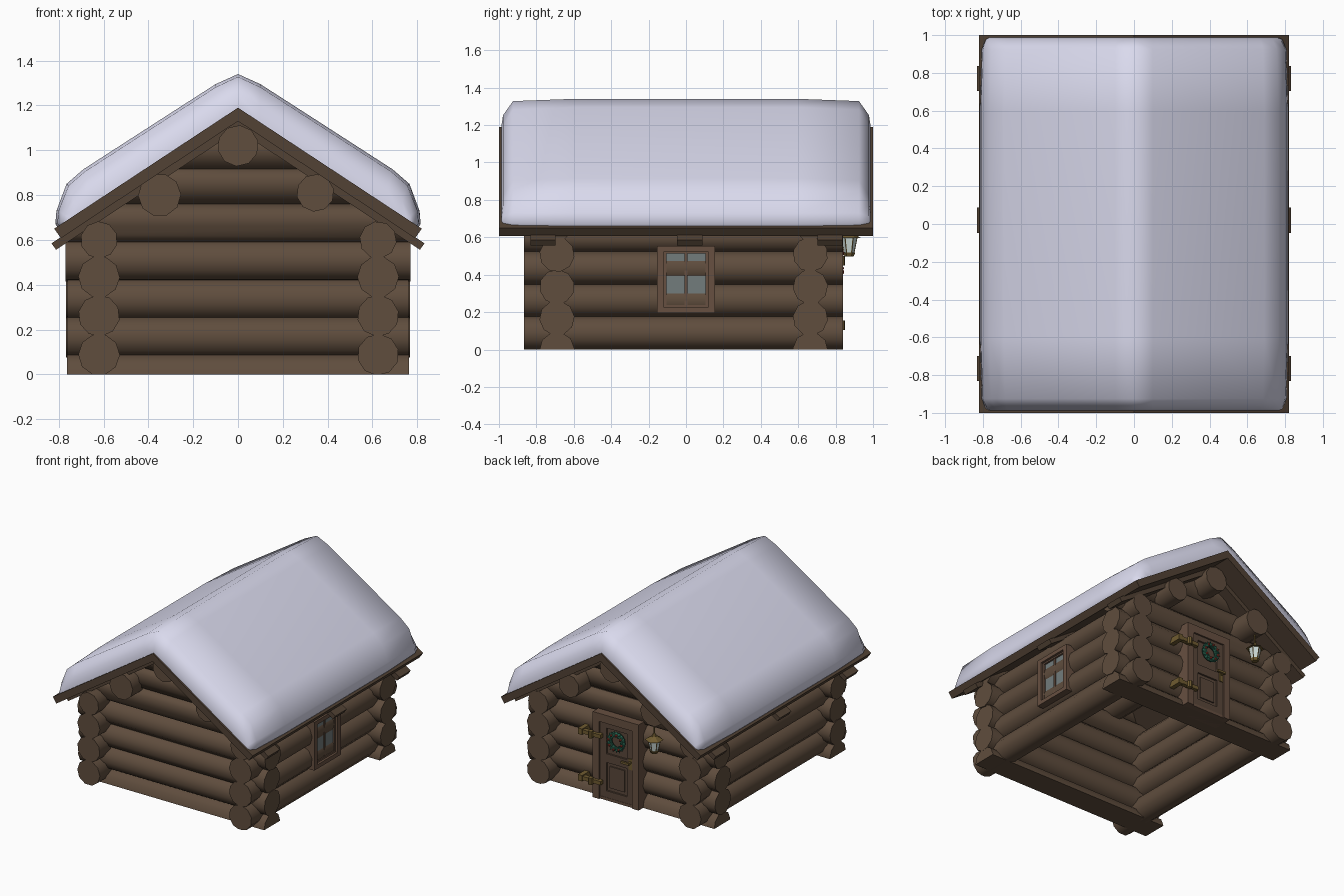
import bpy, bmesh, math, random
from mathutils import Matrix, Vector

if "Cube" in bpy.data.objects:
    bpy.data.objects.remove(bpy.data.objects["Cube"])

random.seed(4)

def mat(name, r, g, b):
    m = bpy.data.materials.new(name)
    m.diffuse_color = (r, g, b, 1)
    m.use_nodes = True
    m.node_tree.nodes["Principled BSDF"].inputs["Base Color"].default_value = m.diffuse_color
    return m

LOG = mat("log_wood", .115, .074, .047)
BOARD = mat("roof_wood", .085, .055, .035)
TRIM = mat("trim_wood", .135, .08, .052)
DOOR = mat("door_wood", .10, .062, .042)
SNOW = mat("snow", .70, .70, .85)
GLASS = mat("window_glass", .17, .20, .20)
LAMP = mat("lamp_glass", .62, .72, .70)
BRASS = mat("brass", .16, .105, .03)
GREEN = mat("wreath_green", .02, .12, .075)
RED = mat("berry_red", .35, .04, .025)

def finish(bm, name, m, angle=None):
    bmesh.ops.recalc_face_normals(bm, faces=bm.faces[:])
    me = bpy.data.meshes.new(name)
    bm.to_mesh(me)
    bm.free()
    ob = bpy.data.objects.new(name, me)
    me.materials.append(m)
    bpy.context.collection.objects.link(ob)
    if angle:
        bpy.ops.object.select_all(action='DESELECT')
        ob.select_set(True)
        bpy.context.view_layer.objects.active = ob
        bpy.ops.object.shade_smooth_by_angle(angle=math.radians(angle))
    return ob

def box(name, m, x, y, z):
    bm = bmesh.new()
    c = [(a + b) / 2 for a, b in (x, y, z)]
    s = [b - a for a, b in (x, y, z)]
    bmesh.ops.create_cube(bm, size=1, matrix=Matrix.Translation(c) @ Matrix.Diagonal((*s, 1)))
    return finish(bm, name, m)

def cone(name, m, loc, r1, r2, h, seg, rot=Matrix(), angle=None):
    bm = bmesh.new()
    bmesh.ops.create_cone(bm, cap_ends=True, segments=seg, radius1=r1, radius2=r2, depth=h,
                          matrix=Matrix.Translation(loc) @ rot)
    return finish(bm, name, m, angle)

def prism(name, m, pts, y0, y1):
    bm = bmesh.new()
    f = bm.faces.new([bm.verts.new((x, y0, z)) for x, z in pts])
    r = bmesh.ops.extrude_face_region(bm, geom=[f])
    bmesh.ops.translate(bm, vec=(0, y1 - y0, 0),
                        verts=[v for v in r['geom'] if isinstance(v, bmesh.types.BMVert)])
    return finish(bm, name, m)

SLOPE = .54 / .82

def log(name, axis, a, b, pos, z, r):
    """Log along x or y, cut flat at the ground and along the roof underside."""
    bm = bmesh.new()
    mid = (a + b) / 2
    rot = Matrix.Rotation(math.pi / 2, 4, 'Y' if axis == 'x' else 'X')
    spin = Matrix.Rotation(random.uniform(0, .6), 4, 'Z')
    loc = (mid, pos, z) if axis == 'x' else (pos, mid, z)
    bmesh.ops.create_cone(bm, cap_ends=True, segments=10, radius1=r, radius2=r, depth=b - a,
                          matrix=Matrix.Translation(loc) @ rot @ spin)
    cuts = [((0, 0, 0), (0, 0, -1))]
    if axis == 'x':
        cuts += [((0, 0, 1.13), (s * SLOPE, 0, 1)) for s in (-1, 1)]
    for co, no in cuts:
        r_ = bmesh.ops.bisect_plane(bm, geom=bm.verts[:] + bm.edges[:] + bm.faces[:],
                                    plane_co=co, plane_no=no, clear_outer=True)
        edges = [e for e in r_['geom_cut'] if isinstance(e, bmesh.types.BMEdge)]
        if edges:
            bmesh.ops.holes_fill(bm, edges=edges)
    return finish(bm, name, LOG, 40)

# Front and back walls, including the gables
for side, y in (("front", -.69), ("back", .665)):
    for i, z in enumerate((0, .168, .335, .508, .675, .84, .99)):
        e = .765 + random.uniform(-.005, .005)
        log(f"{side}_wall_log_{i}", 'x', -e, e, y, z, .094)

# Side walls
for side, x in (("left", -.62), ("right", .625)):
    for i, z in enumerate((.088, .262, .435, .60)):
        log(f"{side}_wall_log_{i}", 'y', -.865, .84, x, z, .093 if i < 3 else .083)

# Roof purlins
log("ridge_purlin", 'y', -.87, .88, 0, 1.02, .092)
log("left_purlin", 'y', -.87, .90, -.35, .80, .096)
log("right_purlin", 'y', -.87, .88, .345, .81, .084)

# Roof boards and rafters
def gable(top, ex, ez, ix, iz, bot):
    return [(0, top), (ex, ez), (ix, iz), (0, bot), (-ix, iz), (-ex, ez)]

prism("roof_boards", BOARD, gable(1.19, .82, .65, .79, .608, 1.13), -1, 1)
for i, y in enumerate((-.765, .02, .77)):
    prism(f"rafter_{i}", BOARD, gable(1.13, .832, .585, .812, .556, 1.09), y - .067, y + .067)

# Snow blanket: lofted sections that thin out toward both gable ends
outer = [(.815, .67), (.81, .73), (.765, .85), (.69, .915), (.40, 1.102), (.10, 1.295), (0, 1.34)]
base = [(.805, .66), (.79, .67), (.75, .696), (.69, .735), (.40, .926), (.10, 1.124), (0, 1.19)]
bm = bmesh.new()
rows = []
for y, f, k in ((-.987, .04, .95), (-.978, .42, .97), (-.925, .92, .99), (-.6, 1, 1),
                (.6, 1, 1), (.925, .92, .99), (.978, .42, .97), (.987, .04, .95)):
    half = []
    for (ox, oz), (bx, bz) in zip(outer, base):
        x, h = (bx + (ox - bx) * f) * k, (oz - bz) * f
        half.append((x, bz + h + bx * (1 - k) * SLOPE))
    pts = half + [(-x, z) for x, z in half[-2::-1]]
    pts += [(-.80 * k, 1.18 - .80 * k * SLOPE), (0, 1.18), (.80 * k, 1.18 - .80 * k * SLOPE)]
    rows.append([bm.verts.new((x, y, z)) for x, z in pts])
n = len(rows[0])
for a, b in zip(rows, rows[1:]):
    for i in range(n):
        bm.faces.new((a[i], a[(i + 1) % n], b[(i + 1) % n], b[i]))
bm.faces.new(rows[0])
bm.faces.new(rows[-1])
finish(bm, "snow_blanket", SNOW, 60)

# Window on the right wall
box("window_glass", GLASS, (.66, .705), (-.12, .12), (.22, .53))
for s in (-1, 1):
    box("window_jamb", TRIM, (.62, .735), sorted((s * .118, s * .155)), (.195, .553))
    box("window_sash_side", TRIM, (.66, .718), sorted((s * .105, s * .12)), (.22, .53))
for n_, z in (("sill", (.195, .225)), ("head", (.523, .553))):
    box("window_" + n_, TRIM, (.62, .735), (-.155, .155), z)
for z in ((.225, .238), (.512, .525)):
    box("window_sash_rail", TRIM, (.66, .718), (-.12, .12), z)
box("window_muntin_vertical", TRIM, (.66, .714), (-.007, .007), (.22, .53))
box("window_muntin_horizontal", TRIM, (.66, .714), (-.12, .12), (.425, .44))

# Back door with frame and raised panels
DX = .01
box("door_leaf", DOOR, (DX - .14, DX + .14), (.70, .785), (.01, .575))
for s in (-1, 1):
    box("door_jamb", TRIM, sorted((DX + s * .135, DX + s * .188)), (.68, .81), (0, .635))
    box("door_stile", DOOR, sorted((DX + s * .085, DX + s * .135)), (.75, .798), (.02, .575))
box("door_head", TRIM, (DX - .135, DX + .135), (.68, .81), (.575, .635))
box("door_threshold", TRIM, (DX - .188, DX + .188), (.66, .80), (0, .02))
for z in ((.02, .07), (.28, .345), (.535, .575)):
    box("door_rail", DOOR, (DX - .085, DX + .085), (.75, .798), z)
box("door_lower_panel", DOOR, (DX - .06, DX + .06), (.75, .794), (.095, .255))

# Hinges and handle
for z in (.13, .475):
    box("hinge_strap", BRASS, (.12, .29), (.80, .832), (z - .014, z + .014))
    cone("hinge_pin", BRASS, (.20, .832, z), .018, .018, .05, 8)
    box("hinge_plate", BRASS, (.265, .30), (.74, .838), (z - .022, z + .022))
RX = Matrix.Rotation(-math.pi / 2, 4, 'X')
box("handle_plate", BRASS, (-.122, -.092), (.79, .805), (.28, .36))
cone("handle_stem", BRASS, (-.107, .815, .335), .01, .01, .04, 8, RX)
box("handle_lever", BRASS, (-.117, -.05), (.825, .84), (.327, .343))

# Wreath: ring, leaves and berries
WC = Vector((0, .815, .465))
bm = bmesh.new()
ring = []
for i in range(14):
    a = i * math.tau / 14
    d = Vector((math.cos(a), 0, math.sin(a)))
    ring.append([bm.verts.new(WC + d * (.055 + .018 * math.cos(b)) + Vector((0, .018 * math.sin(b), 0)))
                 for b in (j * math.tau / 6 for j in range(6))])
for i in range(14):
    p, q = ring[i], ring[(i + 1) % 14]
    for j in range(6):
        bm.faces.new((p[j], p[(j + 1) % 6], q[(j + 1) % 6], q[j]))
for i in range(18):
    a = i * math.tau / 18
    d = Vector((math.cos(a + .5), random.uniform(-.1, .4), math.sin(a + .5)))
    loc = WC + Vector((math.cos(a), 0, math.sin(a))) * .062 + Vector((0, .008, 0))
    bmesh.ops.create_cone(bm, cap_ends=True, segments=4, radius1=.014, radius2=0, depth=.045,
                          matrix=Matrix.Translation(loc) @ d.to_track_quat('Z', 'Y').to_matrix().to_4x4())
finish(bm, "wreath_greens", GREEN)
bm = bmesh.new()
for i in range(8):
    a = i * math.tau / 8 + .2
    loc = WC + Vector((math.cos(a) * .055, .02, math.sin(a) * .055))
    bmesh.ops.create_icosphere(bm, subdivisions=1, radius=.01, matrix=Matrix.Translation(loc))
finish(bm, "wreath_berries", RED)

# Lantern hanging from the left purlin at the back
LX, LY = -.35, .872
cone("lantern_hook", BRASS, (LX, LY, .68), .005, .005, .10, 6)
cone("lantern_finial", BRASS, (LX, LY, .632), .02, .008, .025, 6)
cone("lantern_cap", BRASS, (LX, LY, .61), .062, .02, .026, 6)
cone("lantern_glass", LAMP, (LX, LY, .557), .026, .042, .08, 6)
cone("lantern_base", BRASS, (LX, LY, .508), .024, .033, .02, 6)
for i in range(6):
    a = i * math.tau / 6
    p = Vector((math.sin(a), math.cos(a), 0))
    d = p * .016 + Vector((0, 0, .08))
    cone("lantern_bar", BRASS, Vector((LX, LY, .557)) + p * .034, .003, .003, .082, 4,
         d.to_track_quat('Z', 'Y').to_matrix().to_4x4())
